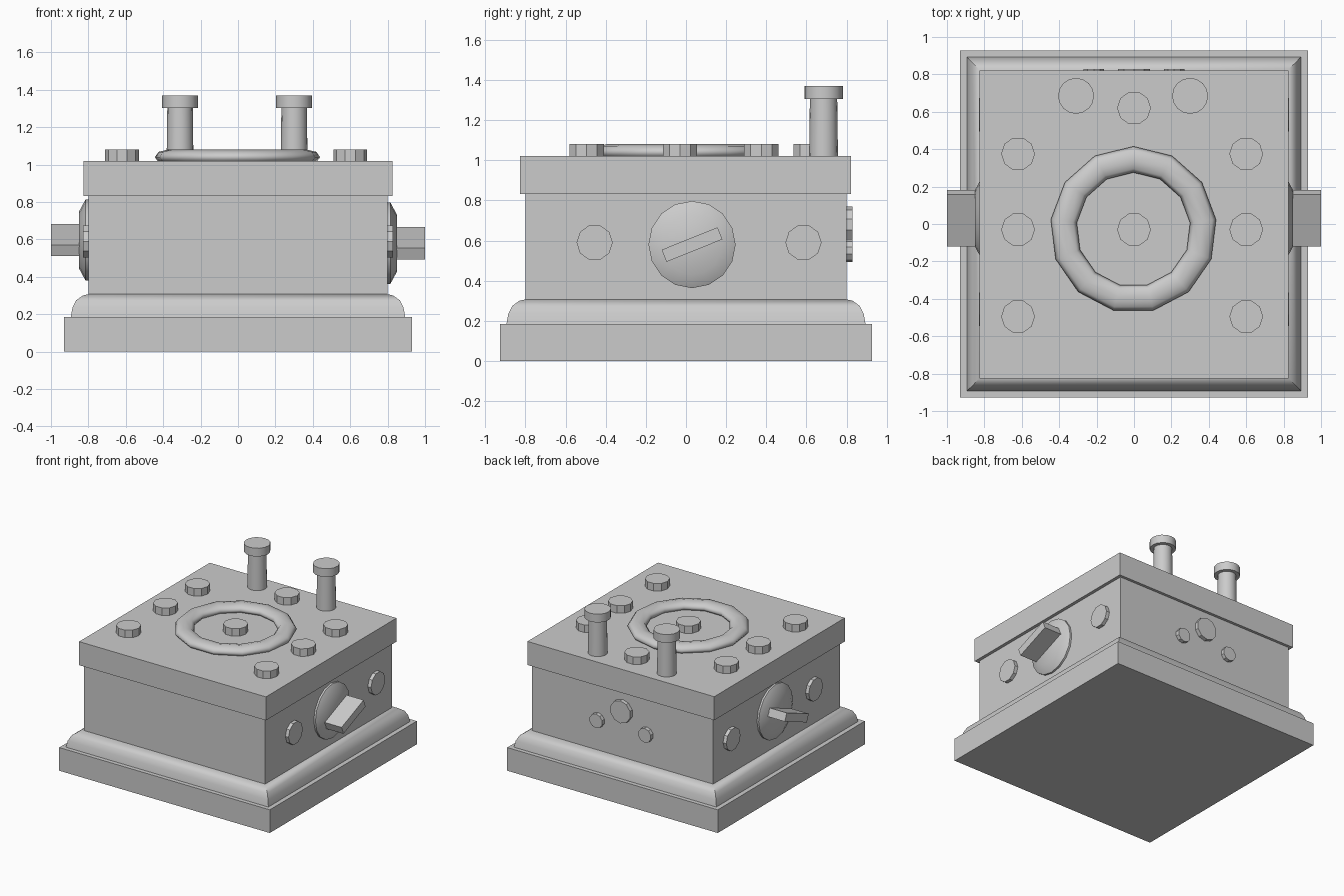
import bpy, bmesh
from math import pi, radians

cube = bpy.data.objects.get("Cube")
if cube:
    bpy.data.objects.remove(cube, do_unlink=True)

grey = bpy.data.materials.new("plain_grey")
grey.use_nodes = True
tone = (0.6, 0.6, 0.6, 1)
grey.diffuse_color = tone
grey.node_tree.nodes["Principled BSDF"].inputs["Base Color"].default_value = tone

UP = (0, 0, pi / 2)


def finish(name, smooth=None):
    ob = bpy.context.object
    ob.name = name
    ob.data.materials.append(grey)
    if smooth:
        bpy.ops.object.shade_smooth_by_angle(angle=radians(smooth))
    return ob


def box(name, centre, size, rot=(0, 0, 0)):
    bpy.ops.mesh.primitive_cube_add(size=1, location=centre, rotation=rot)
    bpy.context.object.scale = size
    return finish(name)


def disc(name, centre, r, depth, rot=UP, sides=10, top_r=None, smooth=None):
    bpy.ops.mesh.primitive_cone_add(vertices=sides, radius1=r, radius2=r if top_r is None else top_r,
                                    depth=depth, location=centre, rotation=rot)
    return finish(name, smooth)


def square_moulding(name, profile):
    """Stack of square rings, given as (half width, height), closed at both ends."""
    bm = bmesh.new()
    rings = [[bm.verts.new((sx * w, sy * w, z)) for sx, sy in ((-1, -1), (1, -1), (1, 1), (-1, 1))]
             for w, z in profile]
    for low, high in zip(rings, rings[1:]):
        for i in range(4):
            j = (i + 1) % 4
            bm.faces.new((low[i], low[j], high[j], high[i]))
    bm.faces.new(rings[0][::-1])
    bm.faces.new(rings[-1])
    mesh = bpy.data.meshes.new(name)
    bm.to_mesh(mesh)
    bm.free()
    ob = bpy.data.objects.new(name, mesh)
    bpy.context.collection.objects.link(ob)
    bpy.ops.object.select_all(action='DESELECT')
    bpy.context.view_layer.objects.active = ob
    ob.select_set(True)
    return finish(name, 40)


# Stepped base, body and lid
box("base_slab", (0, 0, 0.0925), (1.86, 1.855, 0.185))
square_moulding("base_moulding", [(0.895, 0.18), (0.885, 0.235), (0.865, 0.275), (0.83, 0.3), (0.8, 0.307)])
box("body", (0, 0, 0.57), (1.6, 1.6, 0.54))
box("lid", (0, -0.002, 0.926), (1.65, 1.648, 0.188))

# Raised ring on the lid
bpy.ops.mesh.primitive_torus_add(major_segments=13, minor_segments=8, major_radius=0.375,
                                 minor_radius=0.07, location=(-0.003, -0.03, 1.04), rotation=UP)
bpy.context.object.scale.z = 0.57
finish("lid_ring", 50)

# Studs on the lid
spots = [(x, y) for x in (-0.62, 0.6) for y in (0.375, -0.03, -0.495)] + [(0, -0.03), (0, 0.62)]
for x, y in spots:
    disc("lid_stud", (x, y, 1.045), 0.09, 0.07)

# Capped posts at the back
for x in (-0.31, 0.3):
    disc("post_shaft", (x, 0.685, 1.16), 0.072, 0.3, sides=16, top_r=0.068, smooth=40)
    disc("post_cap", (x, 0.685, 1.337), 0.096, 0.066, sides=16, smooth=40)

# Turning knobs and studs on both sides
for side, z in ((1, 0.58), (-1, 0.597)):
    out = (0, side * pi / 2, 0)
    disc("knob_rim", (side * 0.8, 0.03, z), 0.217, 0.03, out, 16, smooth=30)
    disc("knob_dome", (side * 0.833, 0.03, z), 0.217, 0.036, out, 16, 0.15, 60)
    box("knob_handle", (side * 0.9, 0.03, z), (0.2, 0.3, 0.065), (side * radians(22), 0, 0 if side > 0 else pi))
    for y in (-0.455, 0.585):
        disc("side_stud", (side * 0.808, y, 0.59), 0.09, 0.04, out)

# Studs on the back
for x, z, r in ((0, 0.68, 0.09), (0.215, 0.55, 0.057), (-0.215, 0.55, 0.057)):
    disc("back_stud", (x, 0.808, z), r, 0.044, (-pi / 2, 0, 0))
